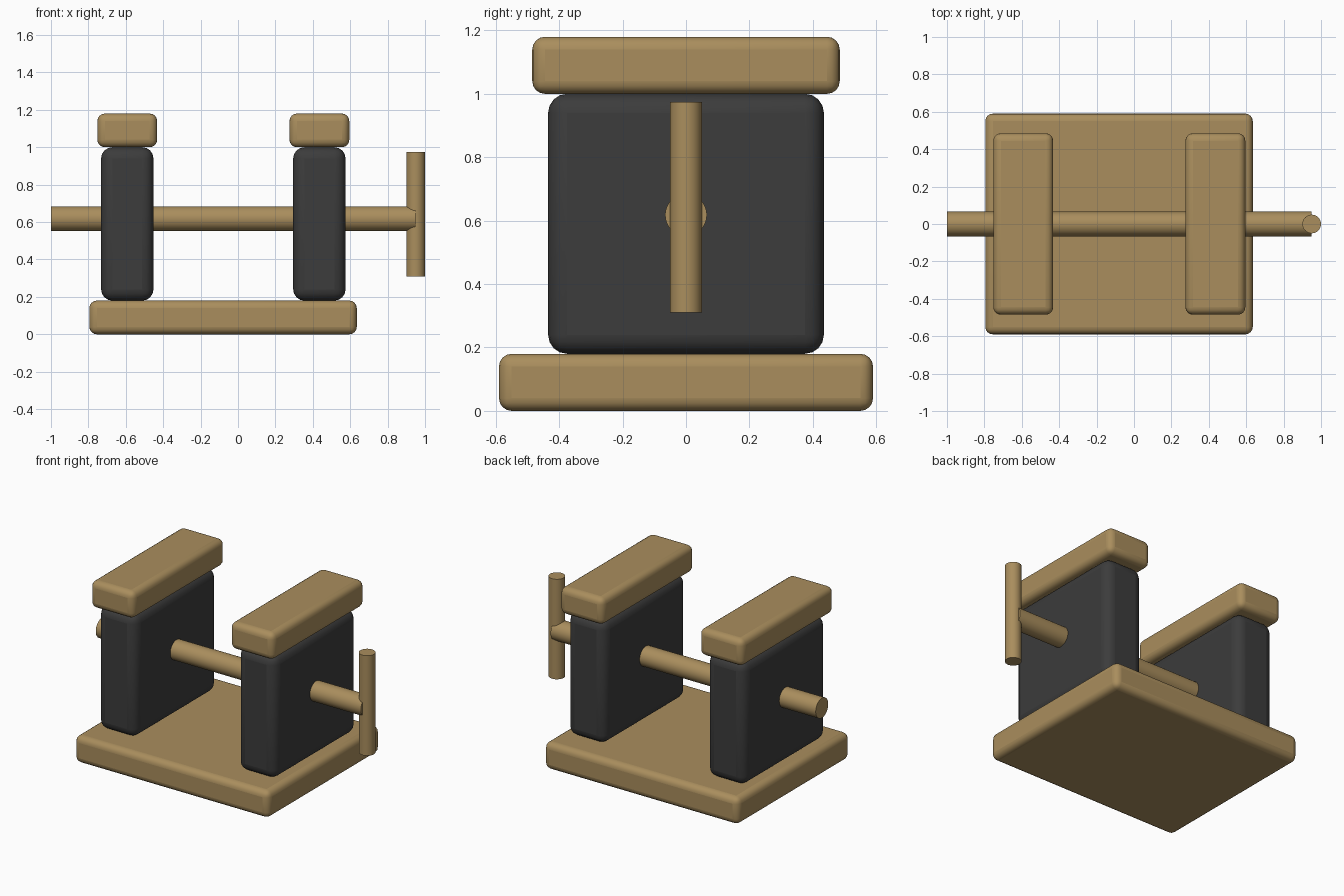
import bpy
import math

cube = bpy.data.objects.get("Cube")
if cube:
    bpy.data.objects.remove(cube, do_unlink=True)


def make_material(name, color):
    mat = bpy.data.materials.new(name)
    mat.use_nodes = True
    mat.diffuse_color = color
    mat.node_tree.nodes["Principled BSDF"].inputs["Base Color"].default_value = color
    return mat


wood = make_material("tan wood", (0.40, 0.27, 0.11, 1))
rubber = make_material("dark grey", (0.045, 0.045, 0.045, 1))


def finish(obj, name, mat):
    obj.name = name
    obj.data.materials.append(mat)
    bpy.ops.object.shade_smooth_by_angle(angle=math.radians(35))
    return obj


def rounded_block(name, x, z, depth, radius, mat):
    """Box spanning the x and z ranges, centred on y, with rounded edges."""
    center = (sum(x) / 2, 0, sum(z) / 2)
    bpy.ops.mesh.primitive_cube_add(size=1, location=center)
    obj = bpy.context.object
    obj.scale = (x[1] - x[0], depth, z[1] - z[0])
    bpy.ops.object.transform_apply(location=False, rotation=False, scale=True)
    bevel = obj.modifiers.new("rounded edges", "BEVEL")
    bevel.width = radius
    bevel.segments = 4
    return finish(obj, name, mat)


def rod(name, radius, length, location, tilt=0):
    bpy.ops.mesh.primitive_cylinder_add(vertices=32, radius=radius, depth=length,
                                        location=location, rotation=(0, tilt, 0))
    return finish(bpy.context.object, name, wood)


# Base board
rounded_block("base", (-0.795, 0.635), (0, 0.18), 1.18, 0.04, wood)

# Two upright jaws, each with a wooden cap
for side, x in (("right", -0.592), ("left", 0.435)):
    rounded_block(side + "_jaw", (x - 0.14, x + 0.14), (0.18, 1.0), 0.87, 0.06, rubber)
    rounded_block(side + "_cap", (x - 0.16, x + 0.16), (1.0, 1.18), 0.97, 0.04, wood)

# Long spindle through both jaws, with an upright handle at its end
rod("spindle", 0.066, 1.95, (-0.025, 0, 0.618), math.pi / 2)
rod("handle", 0.05, 0.665, (0.95, 0, 0.6425))
